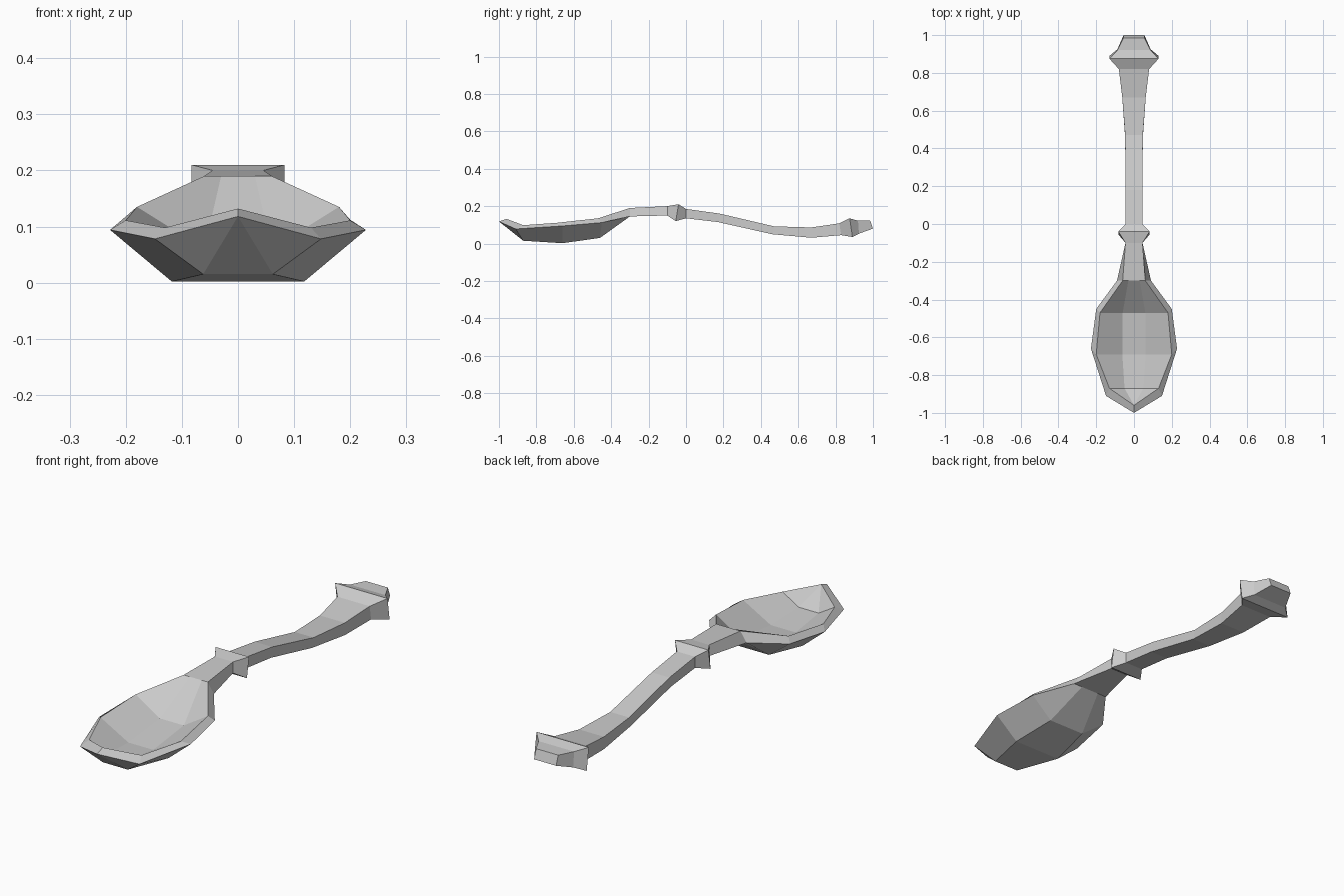
import bpy

if "Cube" in bpy.data.objects:
    bpy.data.objects.remove(bpy.data.objects["Cube"])

metal = bpy.data.materials.new("plain grey metal")
metal.diffuse_color = (0.6, 0.6, 0.6, 1)
metal.use_nodes = True
metal.node_tree.nodes["Principled BSDF"].inputs["Base Color"].default_value = metal.diffuse_color


def make(name, rings, cap_end=False, tip=None):
    """Loft mirrored sections; each ring is four right-hand points:
    lower edge, upper edge, upper middle, lower middle."""
    verts, faces = [], []
    for ring in rings:
        edge, top, mid, low = ring
        left = [(-x, y, z) for x, y, z in ring]
        verts += [edge, top, mid, left[2], left[1], left[0], left[3], low]
    for r in range(len(rings) - 1):
        a, b = r * 8, r * 8 + 8
        for i in range(8):
            j = (i + 1) % 8
            faces.append((a + i, a + j, b + j, b + i))
    last = len(verts) - 8
    if cap_end:
        faces.append(tuple(range(last, last + 8)))
    if tip:
        # Pointed end: an upper and a lower point on the centre line
        upper, lower = len(verts), len(verts) + 1
        verts += tip
        ends = (lower, upper, upper, upper, upper, lower, lower, lower)
        for i in range(8):
            j = (i + 1) % 8
            face = [last + i, last + j, ends[j]]
            if ends[i] != ends[j]:
                face.append(ends[i])
            faces.append(face)
    mesh = bpy.data.meshes.new(name)
    mesh.from_pydata(verts, [], faces)
    mesh.materials.append(metal)
    obj = bpy.data.objects.new(name, mesh)
    bpy.context.collection.objects.link(obj)
    # Consistent outward normals
    bpy.context.view_layer.objects.active = obj
    obj.select_set(True)
    bpy.ops.object.mode_set(mode='EDIT')
    bpy.ops.mesh.select_all(action='SELECT')
    bpy.ops.mesh.normals_make_consistent(inside=False)
    bpy.ops.object.mode_set(mode='OBJECT')
    obj.select_set(False)


def bar(w, y_top, z_top, y_low, z_low):
    """Rectangular bar section."""
    return [(w, y_low, z_low), (w, y_top, z_top),
            (w / 2, y_top, z_top), (w / 2, y_low, z_low)]


# Sections shared by neighbouring parts
shoulder = [(0.09, -0.30, 0.145), (0.06, -0.30, 0.19),
            (0.03, -0.30, 0.19), (0.045, -0.30, 0.145)]
neck_end = bar(0.045, -0.10, 0.20, -0.10, 0.15)
stem_start = bar(0.045, 0.0, 0.185, 0.0, 0.135)
stem_end = bar(0.08, 0.82, 0.108, 0.83, 0.045)

# Bowl: outer rim, inner rim, floor, underside
bowl = [
    shoulder,
    [(0.20, -0.45, 0.112), (0.18, -0.47, 0.135), (0.06, -0.47, 0.06), (0.09, -0.46, 0.03)],
    [(0.228, -0.66, 0.094), (0.20, -0.69, 0.111), (0.062, -0.69, 0.035), (0.118, -0.66, 0.002)],
    [(0.148, -0.91, 0.078), (0.13, -0.87, 0.098), (0.05, -0.87, 0.05), (0.062, -0.87, 0.015)],
]
make("bowl", bowl, tip=[(0, -0.96, 0.132), (0, -1.0, 0.118)])

make("neck", [neck_end, shoulder])

# Flared ring between neck and stem
make("collar", [neck_end, bar(0.083, -0.04, 0.21, -0.055, 0.12), stem_start])

# Curved handle
make("stem", [
    stem_start,
    bar(0.044, 0.18, 0.16, 0.17, 0.115),
    bar(0.047, 0.47, 0.092, 0.46, 0.05),
    bar(0.062, 0.67, 0.086, 0.67, 0.031),
    stem_end,
])

# Flared knob at the end of the handle
make("end_knob", [
    stem_end,
    bar(0.13, 0.875, 0.135, 0.89, 0.035),
    bar(0.088, 0.92, 0.122, 0.925, 0.053),
    bar(0.055, 0.985, 0.122, 1.0, 0.08),
], cap_end=True)
